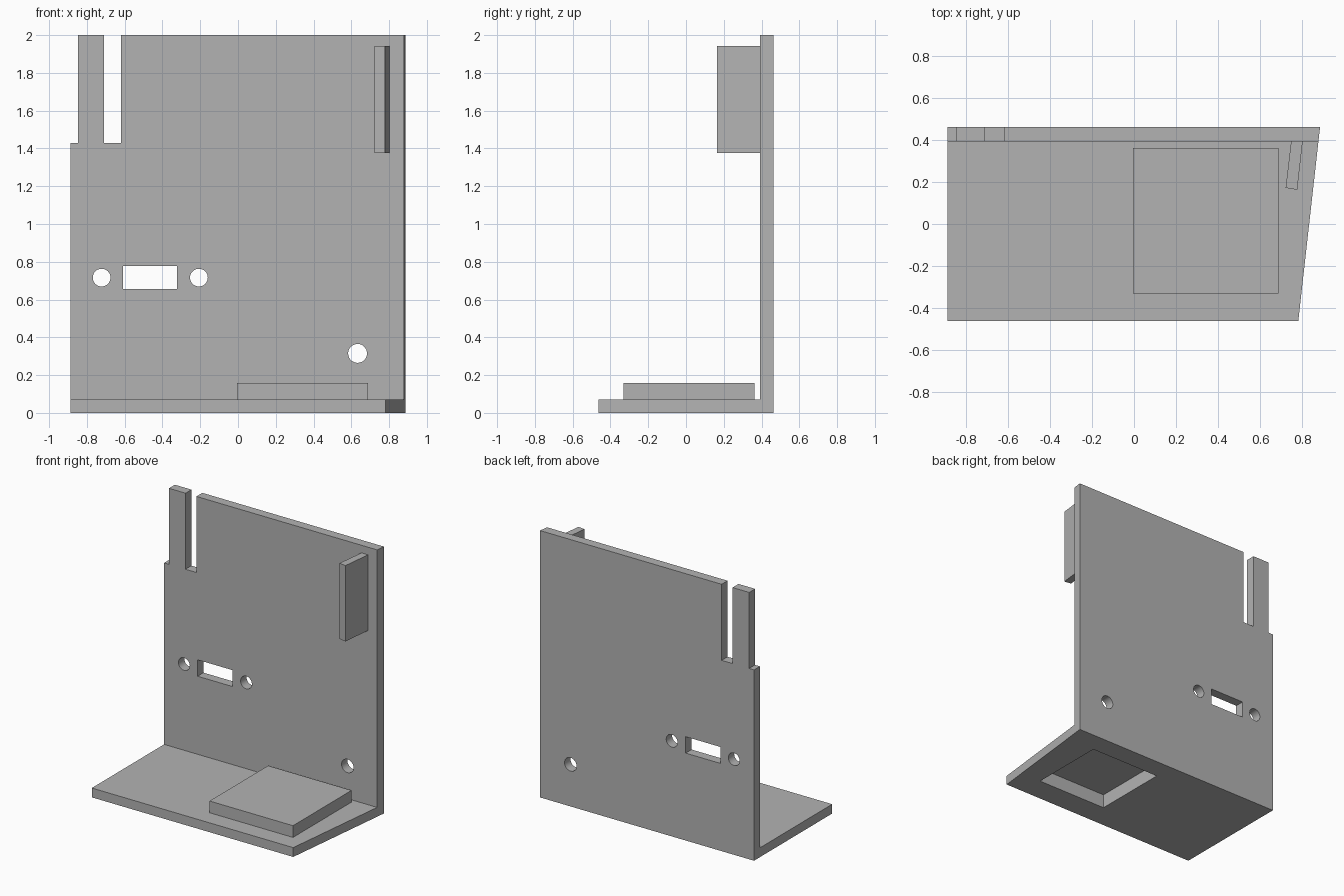
import bpy
import bmesh
from math import pi

cube = bpy.data.objects.get("Cube")
if cube:
    bpy.data.objects.remove(cube, do_unlink=True)

grey = bpy.data.materials.new("light grey")
grey.use_nodes = True
colour = (0.45, 0.45, 0.45, 1)
grey.diffuse_color = colour
grey.node_tree.nodes["Principled BSDF"].inputs["Base Color"].default_value = colour


def prism(name, plan, z0, z1):
    """Extrude a counter-clockwise plan outline from z0 to z1."""
    bm = bmesh.new()
    face = bm.faces.new([bm.verts.new((x, y, z0)) for x, y in plan])
    top = bmesh.ops.extrude_face_region(bm, geom=[face])["geom"]
    verts = [v for v in top if isinstance(v, bmesh.types.BMVert)]
    bmesh.ops.translate(bm, vec=(0, 0, z1 - z0), verts=verts)
    bmesh.ops.recalc_face_normals(bm, faces=bm.faces)
    mesh = bpy.data.meshes.new(name)
    bm.to_mesh(mesh)
    bm.free()
    mesh.materials.append(grey)
    obj = bpy.data.objects.new(name, mesh)
    bpy.context.collection.objects.link(obj)
    return obj


def box(name, x0, x1, y0, y1, z0, z1):
    return prism(name, [(x0, y0), (x1, y0), (x1, y1), (x0, y1)], z0, z1)


def drill(x, z, radius):
    bpy.ops.mesh.primitive_cylinder_add(vertices=32, radius=radius, depth=0.4,
                                        location=(x, BACK, z), rotation=(pi / 2, 0, 0))
    return bpy.context.object


def cut(target, cutter):
    """Subtract the cutter from the target and discard it."""
    mod = target.modifiers.new("cut", "BOOLEAN")
    mod.operation = "DIFFERENCE"
    mod.solver = "EXACT"
    mod.object = cutter
    bpy.context.view_layer.objects.active = target
    bpy.ops.object.modifier_apply(modifier=mod.name)
    bpy.data.objects.remove(cutter, do_unlink=True)


LEFT, FRONT, BACK = -0.888, -0.463, 0.463
WALL, FLOOR = 0.393, 0.07      # inner faces of the wall and the floor

# Angled bracket: wall and floor carved from one slanted block
bracket = prism("bracket", [(LEFT, FRONT), (0.782, FRONT), (0.886, BACK), (LEFT, BACK)], 0, 2)
cut(bracket, box("inside", -2, 2, -2, WALL, FLOOR, 3))

# Corner step and slot that leave an upright prong
cut(bracket, box("step", -2, -0.848, 0, 1, 1.43, 3))
cut(bracket, box("slot", -0.71, -0.62, 0, 1, 1.43, 3))

# Connector window, its screw holes and the cable hole
cut(bracket, box("window", -0.61, -0.322, 0, 1, 0.655, 0.778))
for x, z, radius in ((-0.722, 0.716, 0.047), (-0.207, 0.716, 0.047), (0.633, 0.315, 0.05)):
    cut(bracket, drill(x, z, radius))

# Raised pad on the floor, hollow from below
pad = box("raised_pad", -0.005, 0.687, -0.33, 0.363, FLOOR, 0.158)
for part in (bracket, pad):
    cut(part, box("pocket", 0.05, 0.632, -0.275, 0.308, -0.1, 0.104))

# Slanted tab on the wall
prism("side_tab", [(0.722, 0.172), (0.777, 0.163), (0.803, WALL), (0.748, WALL)], 1.375, 1.943)

# Smooth the hole walls, keep edges sharp
bpy.ops.object.select_all(action="DESELECT")
bracket.select_set(True)
bpy.context.view_layer.objects.active = bracket
bpy.ops.object.shade_smooth_by_angle(angle=pi / 6)
